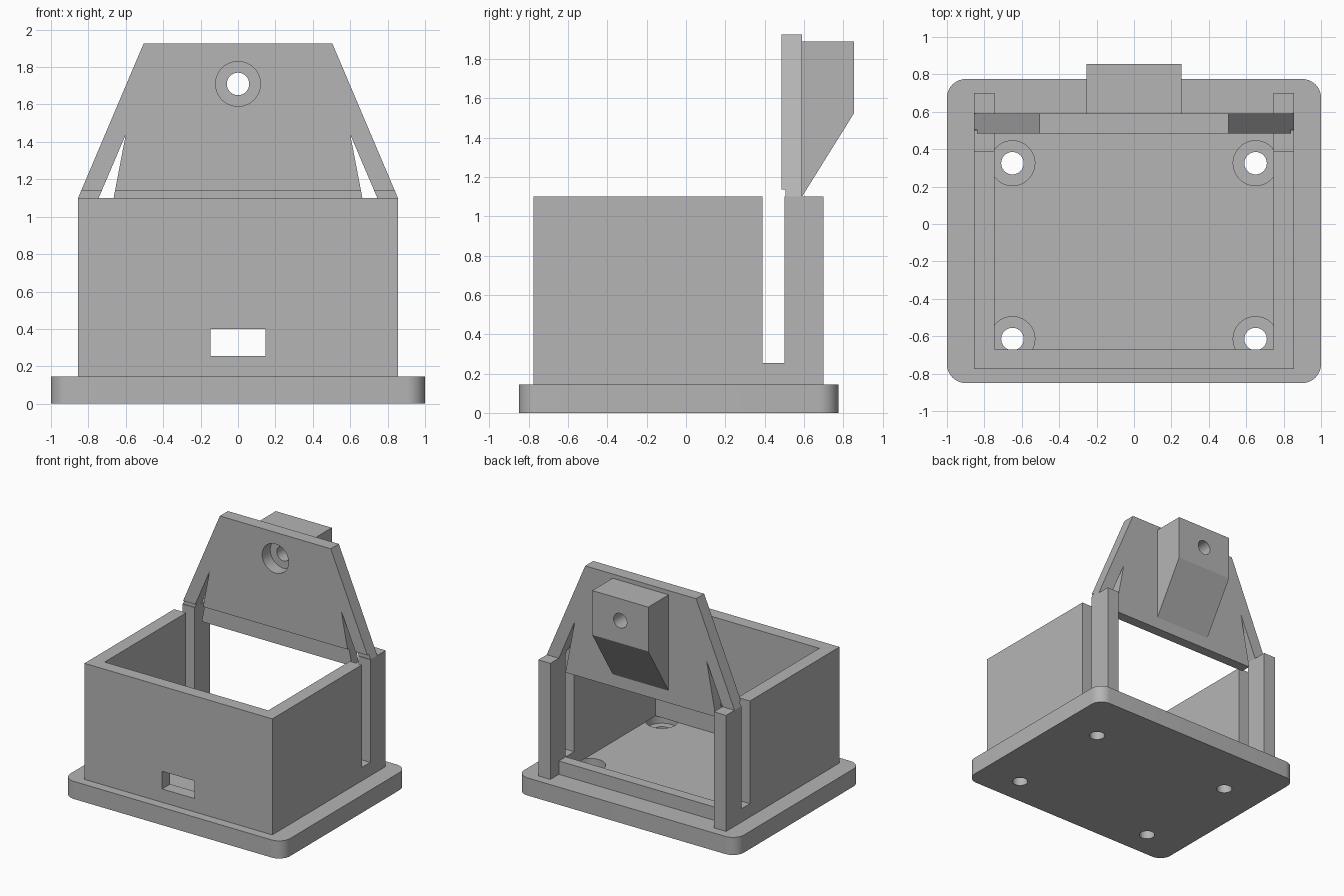
import bpy, bmesh, math
from mathutils import Matrix

cube = bpy.data.objects.get("Cube")
if cube:
    bpy.data.objects.remove(cube, do_unlink=True)

grey = bpy.data.materials.new("plain_grey")
grey.use_nodes = True
GREY = (0.46, 0.46, 0.46, 1)
grey.diffuse_color = GREY
grey.node_tree.nodes["Principled BSDF"].inputs["Base Color"].default_value = GREY


def finish(name, bm):
    bmesh.ops.recalc_face_normals(bm, faces=bm.faces)
    mesh = bpy.data.meshes.new(name)
    bm.to_mesh(mesh)
    bm.free()
    mesh.materials.append(grey)
    ob = bpy.data.objects.new(name, mesh)
    bpy.context.collection.objects.link(ob)
    return ob


def prism(name, outline, axis, lo, hi):
    """Extrude a 2D outline along the x, y or z axis."""
    place = {"x": lambda a, b, t: (t, a, b),
             "y": lambda a, b, t: (a, t, b),
             "z": lambda a, b, t: (a, b, t)}[axis]
    bm = bmesh.new()
    face = bm.faces.new([bm.verts.new(place(a, b, lo)) for a, b in outline])
    new = bmesh.ops.extrude_face_region(bm, geom=[face])["geom"]
    for v in new:
        if isinstance(v, bmesh.types.BMVert):
            v.co["xyz".index(axis)] = hi
    return finish(name, bm)


def box(name, x0, x1, y0, y1, z0, z1):
    return prism(name, [(x0, y0), (x1, y0), (x1, y1), (x0, y1)], "z", z0, z1)


def rod(name, radius, axis, a, b, lo, hi):
    ring = [(a + radius * math.cos(i * math.tau / 40), b + radius * math.sin(i * math.tau / 40))
            for i in range(40)]
    return prism(name, ring, axis, lo, hi)


def cut(ob, cutter):
    mod = ob.modifiers.new("cut", "BOOLEAN")
    mod.operation = "DIFFERENCE"
    mod.solver = "EXACT"
    mod.object = cutter
    cutter.hide_render = True
    cutter.hide_viewport = True
    cutter.display_type = "WIRE"


def smooth(ob):
    bpy.ops.object.select_all(action="DESELECT")
    bpy.context.view_layer.objects.active = ob
    ob.select_set(True)
    bpy.ops.object.shade_smooth_by_angle(angle=math.radians(30))


FLOOR, SILL, RIM = 0.145, 0.255, 1.1
OUT, IN = 0.855, 0.745

# Base plate with rounded corners
outline = []
for k, (cx, cy) in enumerate([(0.9, 0.675), (-0.9, 0.675), (-0.9, -0.75), (0.9, -0.75)]):
    for i in range(11):
        t = math.pi / 2 * (k + i / 10)
        outline.append((cx + 0.1 * math.cos(t), cy + 0.1 * math.sin(t)))
plate = prism("base_plate", outline, "z", 0, FLOOR)

# Countersunk screw holes in the plate
for x in (-0.65, 0.65):
    for y in (-0.615, 0.325):
        cut(plate, rod("screw_hole_cutter", 0.06, "z", x, y, -0.1, 0.3))
        cut(plate, rod("screw_head_cutter", 0.12, "z", x, y, 0.075, 0.3))
smooth(plate)

# Front wall with a cable window
front = box("front_wall", -OUT, OUT, -0.775, -0.67, FLOOR, RIM)
cut(front, box("window_cutter", -0.148, 0.148, -0.9, -0.5, SILL, 0.4))

# Low rear sill
box("rear_sill", -IN, IN, 0.5, 0.59, FLOOR, SILL)

# Side walls, each slotted to leave a rear post
side = [(-0.67, FLOOR), (0.7, FLOOR), (0.7, RIM), (0.5, RIM),
        (0.5, SILL), (0.39, SILL), (0.39, RIM), (-0.67, RIM)]
for name, s in (("left", 1), ("right", -1)):
    prism(name + "_side_wall", side, "x", s * IN, s * OUT)

# Rear panel: tapering outline with a slanted slit beside each post
half = [(0.684, 1.0), (0.665, RIM), (0.6, 1.44), (IN, RIM), (OUT, RIM), (0.505, 1.925)]
panel = prism("rear_panel", half + [(-x, z) for x, z in reversed(half)], "y", 0.485, 0.59)
cut(panel, box("panel_step_cutter", -1.2, 1.2, 0.4, 0.505, 0.9, 1.137))
cut(panel, rod("panel_recess_cutter", 0.12, "y", 0, 1.71, 0.3, 0.7))
smooth(panel)

# Mounting block behind the panel, drilled through
block = prism("mounting_block", [(0.59, RIM), (0.855, 1.525), (0.855, 1.89), (0.59, 1.89)],
              "x", -0.255, 0.255)
cut(block, rod("block_hole_cutter", 0.06, "y", 0, 1.71, 0.3, 1.1))
smooth(block)
